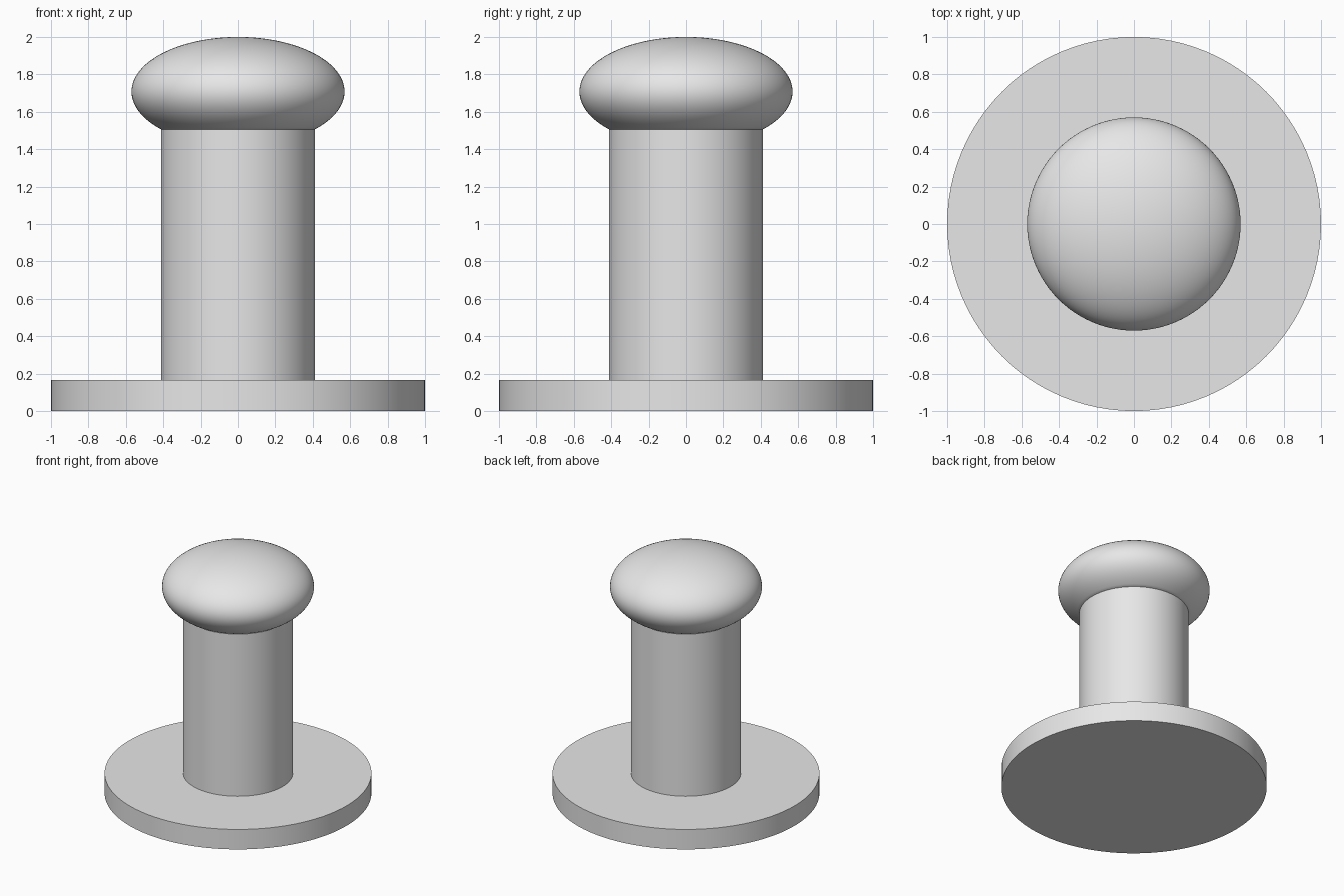
import bpy, bmesh
from math import sin, cos, pi, asin, radians

cube = bpy.data.objects.get("Cube")
if cube:
    bpy.data.objects.remove(cube, do_unlink=True)

SEGMENTS = 96

grey = bpy.data.materials.new("plain_grey")
grey.use_nodes = True
grey.diffuse_color = (0.8, 0.8, 0.8, 1)
grey.node_tree.nodes["Principled BSDF"].inputs["Base Color"].default_value = grey.diffuse_color


def lathe(name, profile):
    """Spin a (radius, height) profile around the z axis."""
    bm = bmesh.new()
    verts = [bm.verts.new((r, 0, z)) for r, z in profile]
    edges = [bm.edges.new(pair) for pair in zip(verts, verts[1:])]
    bmesh.ops.spin(bm, geom=verts + edges, axis=(0, 0, 1), cent=(0, 0, 0),
                   angle=2 * pi, steps=SEGMENTS, use_merge=True)
    bmesh.ops.remove_doubles(bm, verts=bm.verts, dist=1e-5)
    bmesh.ops.recalc_face_normals(bm, faces=bm.faces)
    mesh = bpy.data.meshes.new(name)
    bm.to_mesh(mesh)
    bm.free()
    mesh.materials.append(grey)
    obj = bpy.data.objects.new(name, mesh)
    bpy.context.collection.objects.link(obj)
    bpy.ops.object.select_all(action="DESELECT")
    obj.select_set(True)
    bpy.context.view_layer.objects.active = obj
    bpy.ops.object.shade_smooth_by_angle(angle=radians(30))
    return obj


# Flat round base and the shaft standing on it
base_top, shaft_top, shaft_radius = 0.165, 1.505, 0.412
lathe("base_disc", [(0, 0), (1, 0), (1, base_top), (0, base_top)])
lathe("shaft", [(0, base_top), (shaft_radius, base_top),
                (shaft_radius, shaft_top), (0, shaft_top)])

# Flattened round knob, cut off where it meets the shaft
knob_radius, knob_half_height = 0.57, 0.292
knob_centre = 2 - knob_half_height
start = asin((shaft_top - knob_centre) / knob_half_height)
steps = 40
angles = [start + (pi / 2 - start) * i / steps for i in range(steps)]
arc = [(knob_radius * cos(a), knob_centre + knob_half_height * sin(a)) for a in angles]
lathe("knob", [(0, shaft_top)] + arc + [(0, 2)])
